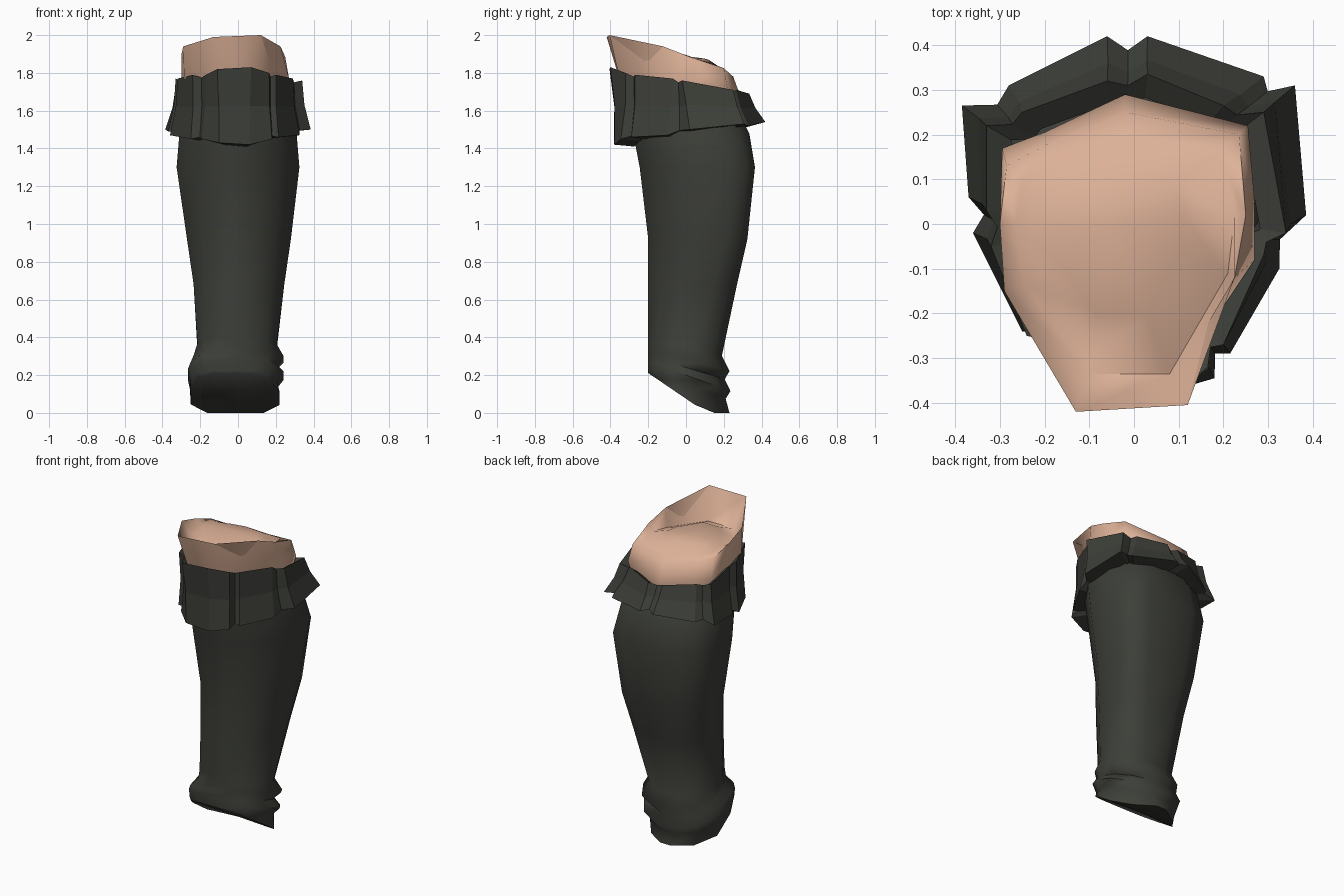
import bpy, bmesh, math


def material(name, rgb):
    m = bpy.data.materials.new(name)
    m.diffuse_color = (*rgb, 1)
    return m


DARK = material("dark_cloth", (0.046, 0.049, 0.040))
SKIN = material("skin", (0.73, 0.445, 0.315))


def loft(name, rings, mat, smooth=None, cap_start=None, cap_end=None, wrap=False):
    """Bridge closed rings of equal length, with optional fan caps."""
    bm = bmesh.new()
    vs = [[bm.verts.new(p) for p in r] for r in rings]
    n = len(vs[0])
    pairs = list(zip(vs, vs[1:])) + ([(vs[-1], vs[0])] if wrap else [])
    for a, b in pairs:
        for i in range(n):
            j = (i + 1) % n
            bm.faces.new((a[i], a[j], b[j], b[i]))
    for ring, tip in ((vs[0], cap_start), (vs[-1], cap_end)):
        if tip:
            c = bm.verts.new(tip)
            for i in range(n):
                bm.faces.new((ring[i], ring[(i + 1) % n], c))
    bmesh.ops.recalc_face_normals(bm, faces=bm.faces[:])
    me = bpy.data.meshes.new(name)
    bm.to_mesh(me)
    bm.free()
    ob = bpy.data.objects.new(name, me)
    bpy.context.collection.objects.link(ob)
    me.materials.append(mat)
    if smooth:
        bpy.ops.object.select_all(action='DESELECT')
        ob.select_set(True)
        bpy.context.view_layer.objects.active = ob
        bpy.ops.object.shade_smooth_by_angle(angle=math.radians(smooth))
    return ob


# Corner roundness per quadrant: back right, back left, front left, front right
HEM = (1.4, 1.5, 0.55, 0.85)
ANKLE = (1.0, 1.0, 0.52, 0.8)
SHIN = (0.85, 0.9, 0.9, 1.0)
CALF = (0.43, 0.67, 1.25, 1.22)
ROUND = (1.0, 1.0, 1.0, 1.0)

# Stocking: tilted rings (height at y=0, tilt, x min, x max, y min, y max, corners)
SECTIONS = [
    (0.075, -0.68, -0.25, 0.22, -0.20, 0.23, HEM),
    (0.15, -0.36, -0.255, 0.205, -0.20, 0.21, ANKLE),
    (0.20, -0.36, -0.265, 0.24, -0.20, 0.235, ANKLE),
    (0.24, -0.30, -0.25, 0.20, -0.20, 0.205, ANKLE),
    (0.29, -0.30, -0.235, 0.24, -0.20, 0.23, SHIN),
    (0.35, -0.25, -0.215, 0.205, -0.20, 0.19, SHIN),
    (0.68, 0, -0.235, 0.245, -0.20, 0.27, (0.55, 0.72, 1.05, 1.1)),
    (0.92, 0, -0.27, 0.28, -0.20, 0.325, CALF),
    (1.30, 0, -0.325, 0.325, -0.245, 0.365, CALF),
    (1.48, 0, -0.31, 0.31, -0.28, 0.335, (0.6, 0.72, 1.15, 1.15)),
    (1.66, 0, -0.26, 0.25, -0.29, 0.24, ROUND),
]


def oval(z, tilt, x0, x1, y0, y1, corners, n=12):
    ring = []
    k = 1 / math.cos(math.pi / n)
    for i in range(n):
        a = 2 * math.pi * (i + 0.5) / n
        e = corners[4 * i // n]
        c, s = k * math.cos(a), k * math.sin(a)
        x = (x0 + x1) / 2 + (x1 - x0) / 2 * math.copysign(abs(c) ** e, c)
        y = (y0 + y1) / 2 + (y1 - y0) / 2 * math.copysign(abs(s) ** e, s)
        ring.append((x, y, max(0, z + tilt * y)))
    return ring


loft("stocking", [oval(*s) for s in SECTIONS], DARK, 80,
     cap_start=(-0.02, 0.03, 0.065), cap_end=(0, 0, 1.66))

# Cuff: seven flared panels, each a run of (bottom point, top point) edges
PANELS = [
    [((-0.19, -0.30, 1.45), (-0.17, -0.31, 1.79)), ((-0.10, -0.38, 1.43), (-0.11, -0.405, 1.82)),
     ((0.06, -0.38, 1.42), (0.07, -0.40, 1.83)), ((0.18, -0.345, 1.45), (0.165, -0.32, 1.80))],
    [((0.215, -0.29, 1.46), (0.20, -0.27, 1.79)), ((0.325, -0.10, 1.47), (0.29, -0.07, 1.77))],
    [((0.385, 0.02, 1.50), (0.34, -0.02, 1.76)), ((0.36, 0.31, 1.53), (0.29, 0.25, 1.71))],
    [((0.29, 0.33, 1.52), (0.20, 0.265, 1.71)), ((0.03, 0.42, 1.54), (0.03, 0.335, 1.69))],
    [((-0.06, 0.42, 1.54), (-0.06, 0.32, 1.69)), ((-0.28, 0.31, 1.51), (-0.25, 0.25, 1.72))],
    [((-0.385, 0.265, 1.50), (-0.33, 0.22, 1.73)), ((-0.37, 0.06, 1.49), (-0.33, 0.03, 1.77))],
    [((-0.36, -0.02, 1.47), (-0.32, -0.05, 1.77)), ((-0.25, -0.24, 1.45), (-0.24, -0.25, 1.79))],
]


def pull(p, s, dz=0):
    return (p[0] * s, 0.03 + (p[1] - 0.03) * s, p[2] + dz)


def mid(p, q, t=0.5):
    return tuple(a + (b - a) * t for a, b in zip(p, q))


def column(bottom, top):
    waist = pull(mid(bottom, top), 0.97)
    return [pull(top, 0.83, -0.04), top, waist, bottom, pull(bottom, 0.74, -0.01)]


columns = []
for i, panel in enumerate(PANELS):
    columns += [column(*edge) for edge in panel]
    # recessed groove before the next panel
    b, nxt = panel[-1], PANELS[(i + 1) % len(PANELS)][0]
    columns.append(column(pull(mid(b[0], nxt[0]), 0.92, 0.01),
                          pull(mid(b[1], nxt[1]), 0.94, -0.015)))
loft("ruffled_cuff", columns, DARK, wrap=True)

# Bare knee: outer wall, raised front rim, and rounded top inside it
base = [(-0.10, -0.35, 1.76), (0.09, -0.35, 1.76), (0.27, -0.08, 1.77), (0.27, 0.05, 1.75),
        (0.255, 0.22, 1.72), (-0.02, 0.29, 1.67), (-0.20, 0.205, 1.71), (-0.295, 0.17, 1.73),
        (-0.298, 0.0, 1.76), (-0.285, -0.15, 1.78)]
rim = [(-0.13, -0.42, 1.99), (0.12, -0.405, 2.0), (0.225, -0.12, 1.94), (0.25, 0.02, 1.885),
       (0.235, 0.20, 1.825), (-0.02, 0.25, 1.78), (-0.19, 0.18, 1.82), (-0.285, 0.13, 1.85),
       (-0.30, 0.0, 1.895), (-0.29, -0.15, 1.94)]
inner = [(-0.10, -0.335, 1.81), (0.08, -0.335, 1.81), (0.21, -0.11, 1.82), (0.225, 0.02, 1.84),
         (0.19, 0.16, 1.84), (-0.02, 0.20, 1.815), (-0.16, 0.15, 1.84), (-0.25, 0.10, 1.86),
         (-0.265, 0.0, 1.87), (-0.25, -0.13, 1.86)]
center = (-0.06, 0.0, 1.888)
dome = [mid(p, center, 0.4)[:2] + (mid(p, center, 0.75)[2],) for p in inner]
hidden = [pull(p, 0.88, -0.12) for p in base]
loft("knee", [hidden, base, rim, inner, dome], SKIN, 85, cap_end=center)
